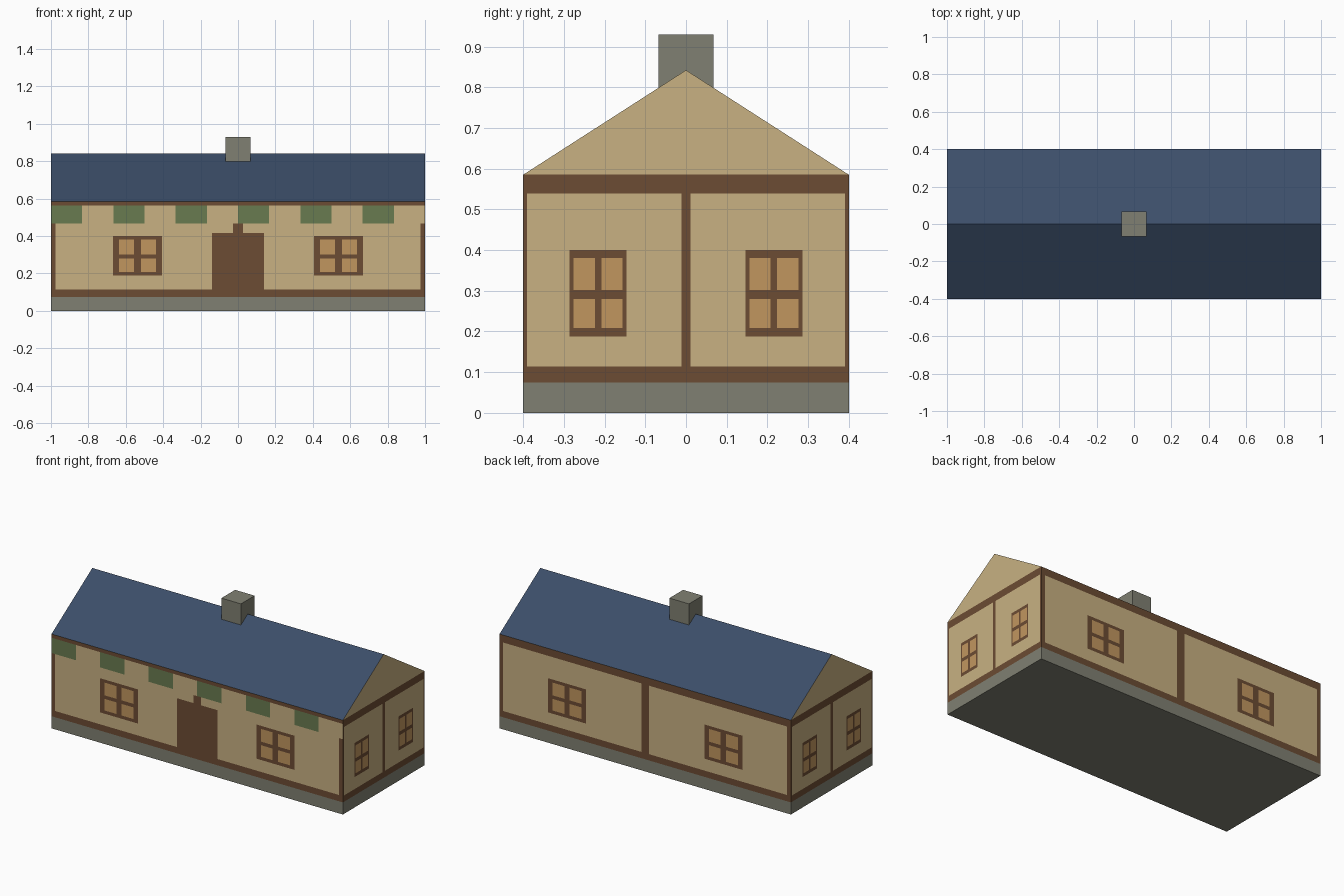
import bpy, bmesh, math
from mathutils import Matrix

if "Cube" in bpy.data.objects:
    bpy.data.objects.remove(bpy.data.objects["Cube"])

def material(name, rgb):
    m = bpy.data.materials.new(name)
    lin = [((c / 255 + 0.055) / 1.055) ** 2.4 for c in rgb]
    m.diffuse_color = (*lin, 1)
    m.use_nodes = True
    m.node_tree.nodes["Principled BSDF"].inputs["Base Color"].default_value = m.diffuse_color
    return m

PLASTER, TIMBER, PANE, GREEN, STONE, ROOF = range(6)
MATS = [material("plaster", (200, 177, 130)), material("timber", (108, 76, 51)),
        material("window_pane", (193, 150, 95)), material("awning_green", (105, 123, 80)),
        material("stone", (128, 128, 114)), material("roof_blue", (60, 78, 105))]

HX, HY = 1.0, 0.4                      # half length, half depth
BASE, EAVE, RIDGE = 0.075, 0.585, 0.842

def finish(bm, name, angle=0.0):
    me = bpy.data.meshes.new(name)
    bm.to_mesh(me)
    bm.free()
    for m in MATS:
        me.materials.append(m)
    ob = bpy.data.objects.new(name, me)
    ob.rotation_euler.z = angle
    bpy.context.collection.objects.link(ob)
    return ob

def box(name, x, y, z0, z1, mat):
    bm = bmesh.new()
    bmesh.ops.create_cube(bm, size=1, matrix=Matrix.Translation((0, 0, (z0 + z1) / 2))
                          @ Matrix.Diagonal((2 * x, 2 * y, z1 - z0, 1)))
    for f in bm.faces:
        f.material_index = mat
    finish(bm, name)

def window(c, half, pane_in, pane_out):
    """Frame and four panes as (u0, u1, z0, z1, material)."""
    rects = [(c - half, c + half, 0.188, 0.40, TIMBER)]
    for u0, u1 in ((c - pane_out, c - pane_in), (c + pane_in, c + pane_out)):
        for z0, z1 in ((0.208, 0.28), (0.302, 0.381)):
            rects.append((u0, u1, z0, z1, PANE))
    return rects

def framing(w, corner, post):
    """Timber beams, corner posts and centre post of one wall."""
    return [(-w, w, BASE, 0.114, TIMBER), (-w, w, 0.539, EAVE, TIMBER),
            (-w, -w + corner, BASE, EAVE, TIMBER), (w - corner, w, BASE, EAVE, TIMBER),
            (-post, post, BASE, EAVE, TIMBER)]

def wall(name, w, d, angle, rects):
    """Flat wall cut along every rectangle edge; later rectangles win."""
    us = sorted({round(v, 4) for r in rects for v in r[:2]} | {-w, w})
    zs = sorted({round(v, 4) for r in rects for v in r[2:4]} | {BASE, EAVE})
    bm = bmesh.new()
    grid = [[bm.verts.new((u, -d, z)) for z in zs] for u in us]
    for i in range(len(us) - 1):
        for j in range(len(zs) - 1):
            f = bm.faces.new((grid[i][j], grid[i + 1][j], grid[i + 1][j + 1], grid[i][j + 1]))
            u, z = (us[i] + us[i + 1]) / 2, (zs[j] + zs[j + 1]) / 2
            for u0, u1, z0, z1, m in rects:
                if u0 < u < u1 and z0 < z < z1:
                    f.material_index = m
    finish(bm, name, angle)

# Stone footing and chimney
box("foundation", HX, HY, 0, BASE, STONE)
box("chimney", 0.067, 0.067, 0.7, 0.93, STONE)

# Walls with timber framing and windows
long_wall = framing(HX, 0.025, 0.026)
short_wall = framing(HY, 0.01, 0.011)
for s in (-1, 1):
    long_wall += window(s * 0.537, 0.131, 0.0185, 0.0985)
    short_wall += window(s * 0.216, 0.07, 0.008, 0.06)

# Front also has a door and a striped awning band
door = [(-0.14, 0.14, BASE, 0.417, TIMBER)]
awning = [(-HX + i / 6, -HX + (i + 1) / 6, 0.467, 0.562, PLASTER if i % 2 else GREEN)
          for i in range(12)]
wall("front_wall", HX, HY, 0, long_wall + door + awning)
wall("back_wall", HX, HY, math.pi, long_wall)
wall("right_wall", HY, HX, math.pi / 2, short_wall)
wall("left_wall", HY, HX, -math.pi / 2, short_wall)

# Roof prism: blue slopes, plaster gables
bm = bmesh.new()
profile = [bm.verts.new((-HX, y, z)) for y, z in ((-HY, EAVE), (HY, EAVE), (0, RIDGE))]
end = bm.faces.new(profile)
ext = bmesh.ops.extrude_face_region(bm, geom=[end], use_keep_orig=True)
bmesh.ops.translate(bm, vec=(2 * HX, 0, 0),
                    verts=[v for v in ext["geom"] if isinstance(v, bmesh.types.BMVert)])
bmesh.ops.recalc_face_normals(bm, faces=bm.faces)
for f in bm.faces:
    f.material_index = ROOF if f.normal.z > 0.1 else PLASTER
finish(bm, "roof")
